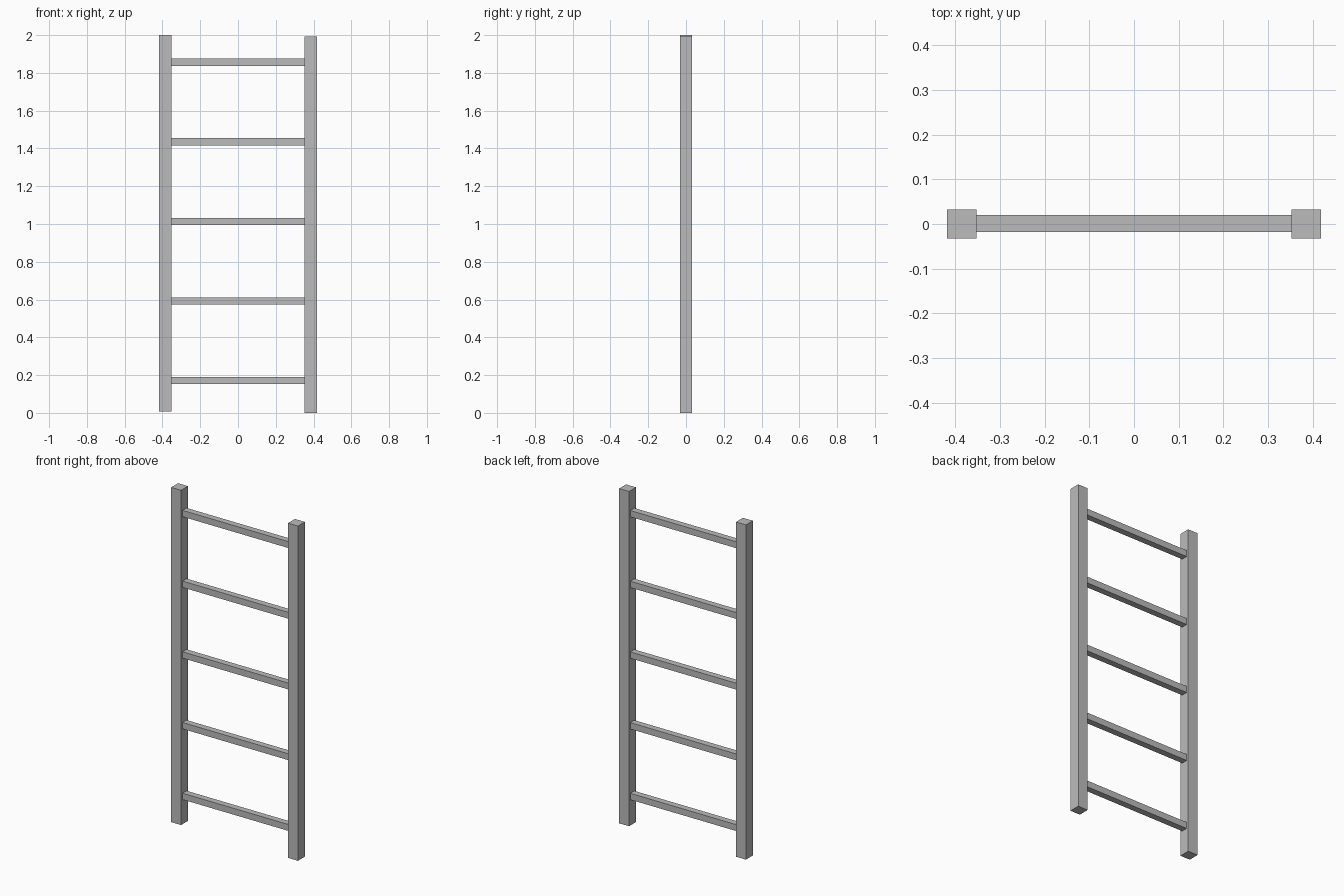
import bpy

cube = bpy.data.objects.get("Cube")
if cube:
    bpy.data.objects.remove(cube, do_unlink=True)

# One plain grey for the whole ladder
grey = bpy.data.materials.new("plain_grey")
grey.use_nodes = True
colour = (0.5, 0.5, 0.5, 1)
grey.diffuse_color = colour
grey.node_tree.nodes["Principled BSDF"].inputs["Base Color"].default_value = colour


def box(name, centre, size):
    bpy.ops.mesh.primitive_cube_add(size=1, location=centre)
    obj = bpy.context.object
    obj.name = name
    obj.scale = size
    bpy.ops.object.transform_apply(location=False, rotation=False, scale=True)
    obj.data.materials.append(grey)
    return obj


RAIL_X = 0.385
RAIL_WIDTH = 0.065
RAIL_HEIGHT = 1.993
RUNG_SIZE = 0.038
RUNG_LENGTH = 2 * RAIL_X - RAIL_WIDTH

# Side rails, the right one standing slightly higher
for name, x, base in (("left_rail", RAIL_X, 0), ("right_rail", -RAIL_X, 2 - RAIL_HEIGHT)):
    box(name, (x, 0, base + RAIL_HEIGHT / 2), (RAIL_WIDTH, RAIL_WIDTH, RAIL_HEIGHT))

# Evenly spaced square rungs between the rails
for i in range(5):
    box(f"rung_{i + 1}", (0, 0.001, 0.172 + 0.421 * i), (RUNG_LENGTH, RUNG_SIZE, RUNG_SIZE))
